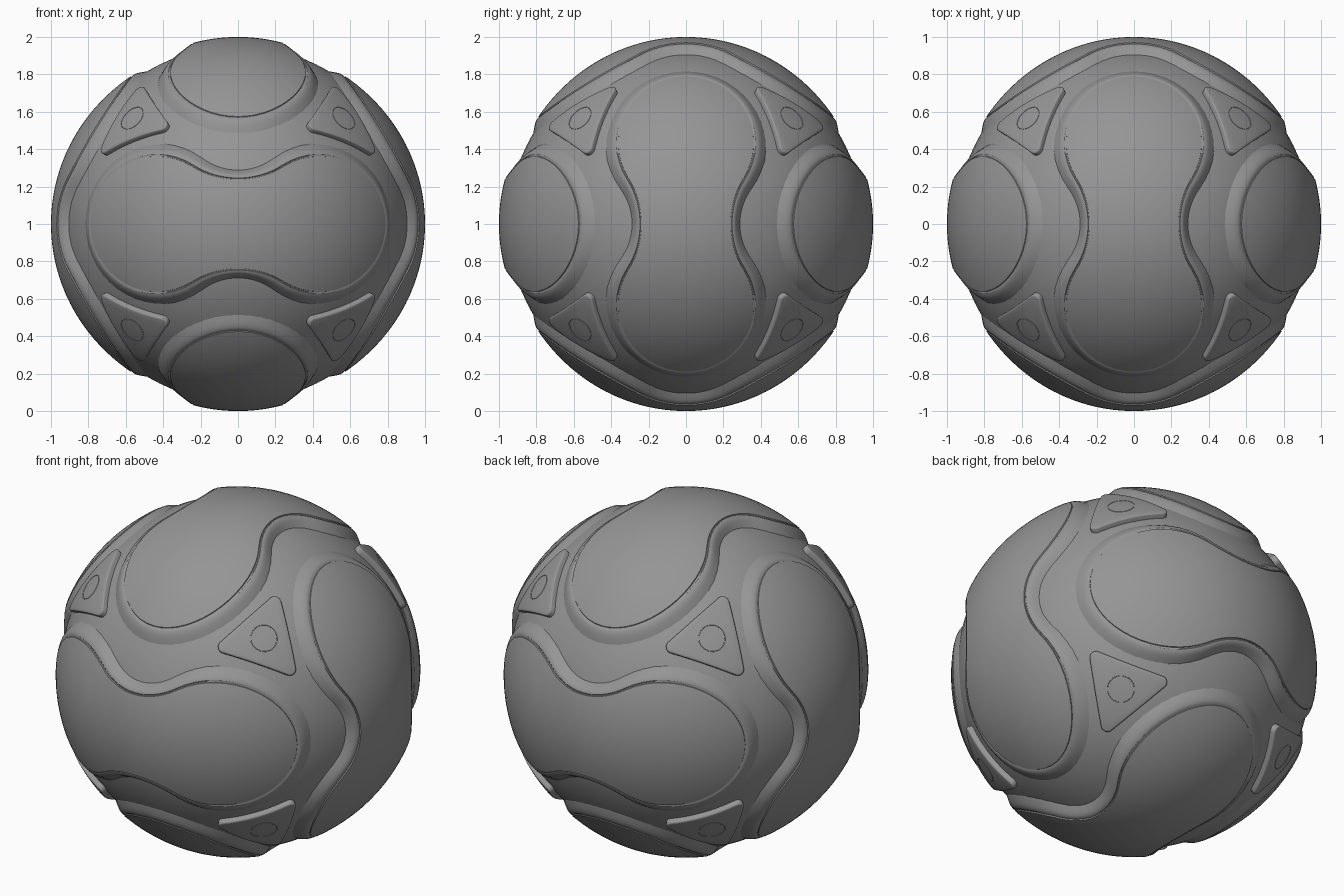
import bpy, bmesh
from math import sin, cos, pi, sqrt, atan2, radians
from mathutils import Vector
from itertools import product

if "Cube" in bpy.data.objects:
    bpy.data.objects.remove(bpy.data.objects["Cube"])

CENTRE = Vector((0, 0, 1))
BASE_R = 0.95

dark_grey = bpy.data.materials.new("dark_grey")
dark_grey.diffuse_color = (0.3, 0.3, 0.3, 1)
dark_grey.use_nodes = True
dark_grey.node_tree.nodes["Principled BSDF"].inputs["Base Color"].default_value = dark_grey.diffuse_color


def make_object(name, bm):
    """Finish a mesh centred on the origin, then lift it to the ball centre."""
    bmesh.ops.remove_doubles(bm, verts=bm.verts[:], dist=1e-5)
    bm.normal_update()
    facing = sum(f.normal.dot(f.calc_center_median()) * f.calc_area() for f in bm.faces)
    if facing < 0:
        bmesh.ops.reverse_faces(bm, faces=bm.faces[:])
    me = bpy.data.meshes.new(name)
    bm.to_mesh(me)
    bm.free()
    me.materials.append(dark_grey)
    me.shade_smooth()
    me.set_sharp_from_angle(angle=radians(35))
    ob = bpy.data.objects.new(name, me)
    ob.location = CENTRE
    bpy.context.collection.objects.link(ob)
    return ob


def skin(name, rings):
    """Join a list of closed point loops with quads."""
    bm = bmesh.new()
    loops = [[bm.verts.new(p) for p in ring] for ring in rings]
    n = len(loops[0])
    for a, b in zip(loops, loops[1:]):
        for i in range(n):
            j = (i + 1) % n
            bm.faces.new((a[i], a[j], b[j], b[i]))
    return make_object(name, bm)


def peanut_outline():
    """Two round lobes joined by tangent concave waist arcs (seen flat)."""
    lobe_x, lobe_r, waist = 0.442, 0.366, 0.238
    c = (lobe_x ** 2 - (lobe_r - waist) ** 2) / (2 * (lobe_r - waist))
    big_r = c - waist
    join = atan2(c, -lobe_x)
    quarter = [(lobe_x + lobe_r * cos(join * i / 16), lobe_r * sin(join * i / 16))
               for i in range(17)]
    sweep = atan2(lobe_x, c)
    quarter += [(big_r * sin(sweep * (1 - i / 7)), c - big_r * cos(sweep * (1 - i / 7)))
                for i in range(1, 8)]
    half = quarter + [(-x, y) for x, y in quarter[-2::-1]]
    return half + [(x, -y) for x, y in half[-2:0:-1]]


# Core ball
bm = bmesh.new()
bmesh.ops.create_uvsphere(bm, u_segments=96, v_segments=48, radius=BASE_R)
make_object("core_ball", bm)

# Six peanut panels, flatter towards their ends, with a grooved sloping rim
OUTLINE = peanut_outline()
# (fraction of rim width, fraction of height above the core ball)
RIM = [(0.0, 1.0), (0.03, 0.84), (0.10, 0.84), (0.14, 0.91), (0.26, 0.90), (0.42, 0.79),
       (0.58, 0.59), (0.75, 0.33), (0.92, 0.08), (1.0, -0.06)]


def panel(name, out, along):
    across = out.cross(along)

    def direction(a, b):
        return along * a + across * b + out * sqrt(1 - a * a - b * b)

    def top_radius(p):
        return 1 - 0.037 * (1 - p.dot(out) ** 2)

    rings = []
    for k in [i / 10 for i in range(10)] + [0.985]:
        ring = [direction(a * (0.995 if k > 0.95 else 1), b * k) for a, b in OUTLINE]
        rings.append([p * top_radius(p) for p in ring])
    edge = [direction(a, b) for a, b in OUTLINE]
    n = len(edge)
    normals = []
    for i, p in enumerate(edge):
        t = (edge[(i + 1) % n] - edge[i - 1]).normalized()
        normals.append(t.cross(p).normalized())
    if normals[0].dot(along) < 0:
        normals = [-v for v in normals]
    for reach, height in RIM:
        ring = []
        for p, m, (a, b) in zip(edge, normals, OUTLINE):
            w = reach * (0.07 + 0.025 * min(1, abs(a) / 0.4) ** 2)
            r = BASE_R + (top_radius(p) - BASE_R) * height
            ring.append((p * cos(w) + m * sin(w)) * r)
        rings.append(ring)
    skin(name, rings)


X, Y, Z = Vector((1, 0, 0)), Vector((0, 1, 0)), Vector((0, 0, 1))
for name, out, along in (("front_panel", -Y, X), ("back_panel", Y, X),
                         ("right_panel", X, Z), ("left_panel", -X, Z),
                         ("top_panel", Z, Y), ("bottom_panel", -Z, Y)):
    panel(name, out, along)

# Eight rounded triangular corner pads with a small round inset
AXIS = Vector((1, 1, 1)).normalized()
TIP = Vector((0.38, 0.73, 0.52))
U = (TIP - AXIS * TIP.dot(AXIS)).normalized()
V = AXIS.cross(U)
TIP_R, ROUND = 0.255, 0.035


def triangle(inset):
    """Rounded triangle in the tangent plane, shrunk by the inset."""
    r = ROUND - inset
    arcs = []
    for k in range(3):
        a = 2 * pi * k / 3
        cx, cy = (TIP_R - ROUND) * cos(a), (TIP_R - ROUND) * sin(a)
        arcs.append([(cx + r * cos(a + t), cy + r * sin(a + t))
                     for t in (-pi / 3 + 2 * pi / 3 * i / 8 for i in range(9))])
    pts = []
    for k in range(3):
        pts += arcs[k]
        (x0, y0), (x1, y1) = arcs[k][-1], arcs[(k + 1) % 3][0]
        pts += [(x0 + (x1 - x0) * i / 10, y0 + (y1 - y0) * i / 10) for i in range(1, 10)]
    return pts


def circle(r):
    return [(r * cos(a), r * sin(a)) for a in (atan2(y, x) for x, y in triangle(0))]


def mix(p, q, t):
    return [(a + (c - a) * t, b + (d - b) * t) for (a, b), (c, d) in zip(p, q)]


inner = triangle(0.012)
PAD = [(triangle(0), 0.93), (triangle(0), 0.973), (triangle(0.002), 0.977),
       (triangle(0.006), 0.980), (inner, 0.981),
       (mix(inner, circle(0.075), 0.35), 0.981), (mix(inner, circle(0.075), 0.7), 0.981),
       (circle(0.075), 0.981), (circle(0.074), 0.979), (circle(0.072), 0.979),
       (circle(0.071), 0.981), (circle(0.035), 0.981), (circle(0.0), 0.981)]

for sx, sy, sz in product((1, -1), repeat=3):
    rings = []
    for pts, r in PAD:
        ring = []
        for a, b in pts:
            p = (AXIS * sqrt(1 - a * a - b * b) + U * a + V * b) * r
            ring.append(Vector((p.x * sx, p.y * sy, p.z * sz)))
        rings.append(ring)
    name = "_".join(("top" if sz > 0 else "bottom", "back" if sy > 0 else "front",
                     "right" if sx > 0 else "left", "corner_pad"))
    skin(name, rings)
